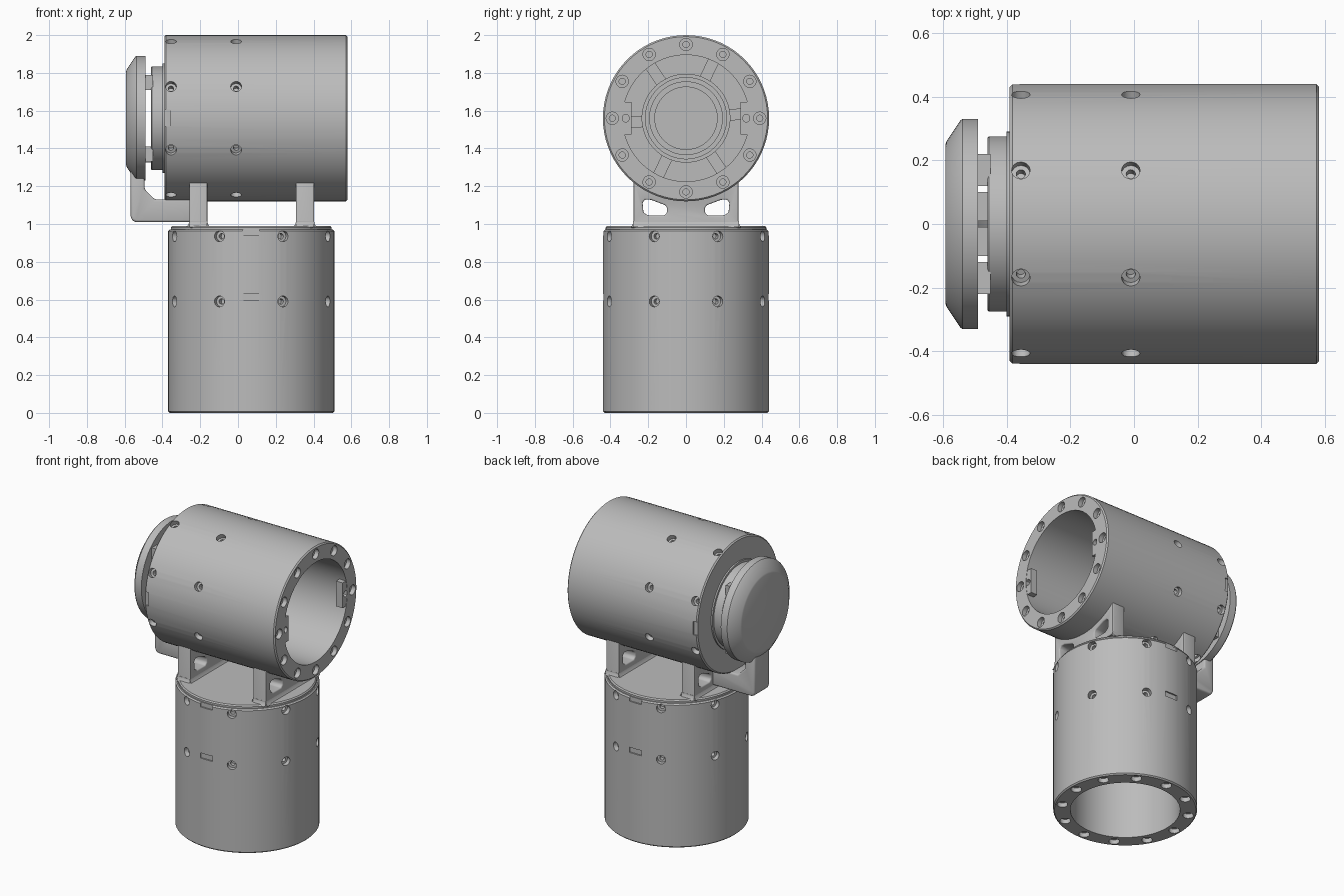
import bpy, bmesh, math
from math import pi, sin, cos
from mathutils import Matrix, Vector

if "Cube" in bpy.data.objects:
    bpy.data.objects.remove(bpy.data.objects["Cube"])

grey = bpy.data.materials.new("machined_grey")
grey.use_nodes = True
colour = (0.5, 0.5, 0.5, 1)
grey.diffuse_color = colour
grey.node_tree.nodes["Principled BSDF"].inputs["Base Color"].default_value = colour

RADIUS, LENGTH, BORE, DEPTH = 0.44, 0.97, 0.335, 0.58
LOWER = Matrix.Translation((0.07, 0, 0))
UPPER = Matrix.Translation((0.58, 0, 1.56)) @ Matrix.Rotation(-pi / 2, 4, 'Y')


def lathe(bm, profile, steps=72, matrix=Matrix()):
    """Revolve a closed (radius, height) outline about z."""
    new = [bm.verts.new((r, 0, h)) for r, h in profile]
    edges = [bm.edges.new((a, b)) for a, b in zip(new, new[1:] + new[:1])
             if a.co.x > 0 or b.co.x > 0]
    out = bmesh.ops.spin(bm, geom=new + edges, cent=(0, 0, 0), axis=(0, 0, 1),
                         angle=2 * pi, steps=steps)
    verts = set(new) | {v for v in out["geom_last"] if isinstance(v, bmesh.types.BMVert)}
    stack = list(verts)
    while stack:
        for e in stack.pop().link_edges:
            for v in e.verts:
                if v not in verts:
                    verts.add(v)
                    stack.append(v)
    bmesh.ops.remove_doubles(bm, verts=list(verts), dist=1e-5)
    bmesh.ops.transform(bm, matrix=matrix, verts=[v for v in verts if v.is_valid])


def box(bm, lo, hi, matrix=Matrix()):
    lo, hi = Vector(lo), Vector(hi)
    size = Matrix.Diagonal((*(hi - lo), 1))
    bmesh.ops.create_cube(bm, size=1, matrix=matrix @ Matrix.Translation((lo + hi) / 2) @ size)


def prism(bm, points, start, end):
    """Extrude a flat outline of 3D points from offset start to offset end."""
    face = bm.faces.new([bm.verts.new(Vector(p) + Vector(start)) for p in points])
    out = bmesh.ops.extrude_face_region(bm, geom=[face])
    moved = [v for v in out["geom"] if isinstance(v, bmesh.types.BMVert)]
    bmesh.ops.translate(bm, verts=moved, vec=Vector(end) - Vector(start))


def finish(name, bm, matrix=Matrix(), bevel=0, cutter=None):
    bmesh.ops.recalc_face_normals(bm, faces=bm.faces)
    mesh = bpy.data.meshes.new(name)
    bm.to_mesh(mesh)
    bm.free()
    mesh.materials.append(grey)
    ob = bpy.data.objects.new(name, mesh)
    bpy.context.collection.objects.link(ob)
    ob.matrix_world = matrix
    bpy.context.view_layer.update()
    bpy.ops.object.select_all(action='DESELECT')
    bpy.context.view_layer.objects.active = ob
    ob.select_set(True)
    if cutter:
        mod = ob.modifiers.new("cut", 'BOOLEAN')
        mod.operation, mod.solver, mod.object = 'DIFFERENCE', 'EXACT', cutter
        bpy.ops.object.modifier_apply(modifier=mod.name)
        bpy.data.objects.remove(cutter)
    if bevel:
        mod = ob.modifiers.new("soft_edges", 'BEVEL')
        mod.width, mod.segments, mod.limit_method = bevel, 3, 'ANGLE'
        bpy.ops.object.modifier_apply(modifier=mod.name)
    bpy.ops.object.shade_smooth_by_angle(angle=math.radians(30))
    return ob


def turned(name, profile, matrix):
    bm = bmesh.new()
    lathe(bm, profile)
    return finish(name, bm, matrix)


def screw_hole(bm, matrix, r):
    """Stepped cutter: wide counterbore, then a narrow hole, going down -z."""
    lathe(bm, [(0, 0.05), (r, 0.05), (r, -0.03), (r * 0.5, -0.03), (r * 0.5, -0.06), (0, -0.06)],
          16, matrix)


def housing(prefix, matrix, notch_heights):
    # holes around the side, holes in the open rim, shallow side notches
    bm = bmesh.new()
    for h in (DEPTH + 0.01, LENGTH - 0.035):
        for i in range(8):
            turn = Matrix.Rotation((i + 0.5) * pi / 4, 4, 'Z')
            screw_hole(bm, turn @ Matrix.Translation((RADIUS, 0, h))
                       @ Matrix.Rotation(pi / 2, 4, 'Y'), 0.029)
    for i in range(12):
        turn = Matrix.Rotation(i * pi / 6, 4, 'Z')
        screw_hole(bm, turn @ Matrix.Translation((0.39, 0, 0)) @ Matrix.Rotation(pi, 4, 'X'), 0.033)
    for h in notch_heights:
        for side in (0, pi):
            box(bm, (-0.045, RADIUS - 0.01, h), (0.045, 0.5, h + 0.035), Matrix.Rotation(side, 4, 'Z'))
    cutter = finish(prefix + "_cutter", bm, matrix)
    cutter.hide_render = True

    # shell with a deep bore
    bm = bmesh.new()
    lathe(bm, [(BORE, 0), (RADIUS - 0.008, 0), (RADIUS, 0.008), (RADIUS, LENGTH - 0.008),
               (RADIUS - 0.008, LENGTH), (0, LENGTH), (0, DEPTH), (BORE, DEPTH)])
    finish(prefix + "_housing", bm, matrix, cutter=cutter)

    # motor face at the bottom of the bore
    hub = [(0, 0.6), (0, 0.53), (0.165, 0.53), (0.165, 0.515), (0.195, 0.515), (0.195, 0.53),
           (0.215, 0.53), (0.215, 0.51), (0.235, 0.51), (0.235, 0.6)]
    turned(prefix + "_motor_hub", hub, matrix)
    bm = bmesh.new()
    for i in range(6):
        box(bm, (0.23, -0.03, 0.55), (0.337, 0.03, 0.6), Matrix.Rotation(i * pi / 3 + pi / 7, 4, 'Z'))
    finish(prefix + "_motor_spokes", bm, matrix)


housing("lower", LOWER, (LENGTH - 0.03, DEPTH + 0.015))
housing("upper", UPPER, (LENGTH - 0.03,))

# lugs on both sides of the upper bore, each with a pin hole
for name, side in (("left_lug", 0), ("right_lug", pi)):
    turn = UPPER @ Matrix.Rotation(side, 4, 'Z')
    bm = bmesh.new()
    lathe(bm, [(0, -0.1), (0.02, -0.1), (0.02, 0.03), (0, 0.03)], 16, Matrix.Translation((0, 0.32, 0)))
    hole = finish(name + "_cutter", bm, turn)
    hole.hide_render = True
    bm = bmesh.new()
    box(bm, (-0.085, 0.288, 0.002), (0.085, 0.348, 0.05))
    finish(name, bm, turn, cutter=hole)

# output flange, rim and disc on the driven end of the upper housing
turned("end_lip", [(0, 0.96), (0.29, 0.96), (0.29, 0.98), (0, 0.98)], UPPER)
turned("output_flange", [(0, 0.97), (0.275, 0.97), (0.275, 1.035), (0.27, 1.04), (0, 1.04)], UPPER)
turned("output_disc", [(0, 1.07), (0.33, 1.07), (0.33, 1.118), (0.325, 1.125), (0.26, 1.168),
                       (0.25, 1.172), (0, 1.172)], UPPER)
bm = bmesh.new()
for z in (-0.23, 0.15):
    for y in (-0.22, 0.12):
        box(bm, (z, y, 1.03), (z + 0.08, y + 0.1, 1.08))
for y in (-0.1, 0.01):
    box(bm, (-0.235, y, 1.03), (-0.15, y + 0.09, 1.08))
finish("disc_spacers", bm, UPPER)

# bracket base closing the lower housing
turned("bracket_base", [(0, 0.96), (0.425, 0.96), (0.425, 0.982), (0.418, 0.99), (0, 0.99)], LOWER)

# two bracket walls with a pair of windows each
WINDOW = [(0.23, 1.115), (0.215, 1.13), (0.185, 1.128), (0.11, 1.1), (0.1, 1.085),
          (0.1, 1.06), (0.115, 1.045), (0.2, 1.045), (0.225, 1.06)]
WALL = [(-0.295, 0.98), (0.295, 0.98), (0.283, 0.995), (0.278, 1.02), (0.278, 1.222), (-0.278, 1.222),
        (-0.278, 1.02), (-0.283, 0.995)]
for name, x in (("right_bracket_wall", -0.21), ("left_bracket_wall", 0.355)):
    bm = bmesh.new()
    for s in (-1, 1):
        prism(bm, [(0, s * y, z) for y, z in WINDOW], (x - 0.2, 0, 0), (x + 0.2, 0, 0))
    windows = finish(name + "_cutter", bm)
    windows.hide_render = True
    bm = bmesh.new()
    prism(bm, [(0, y, z) for y, z in WALL], (x - 0.048, 0, 0), (x + 0.048, 0, 0))
    finish(name, bm, bevel=0.008, cutter=windows)
    # flared foot of the wall
    bm = bmesh.new()
    foot = [(-0.062, 0.985), (0.062, 0.985), (0.052, 0.998), (0.047, 1.015), (-0.047, 1.015), (-0.052, 0.998)]
    prism(bm, [(x + a, 0, z) for a, z in foot], (0, -0.28, 0), (0, 0.28, 0))
    finish(name + "_foot", bm)

# hooked arm supporting the output disc
ARM = [(-0.2, 1.01), (-0.54, 1.01), (-0.56, 1.018), (-0.568, 1.04), (-0.568, 1.3), (-0.495, 1.3),
       (-0.495, 1.185), (-0.44, 1.13), (-0.2, 1.13)]
bm = bmesh.new()
prism(bm, [(x, 0, z) for x, z in ARM], (0, -0.08, 0), (0, 0.08, 0))
finish("support_arm", bm, bevel=0.012)
